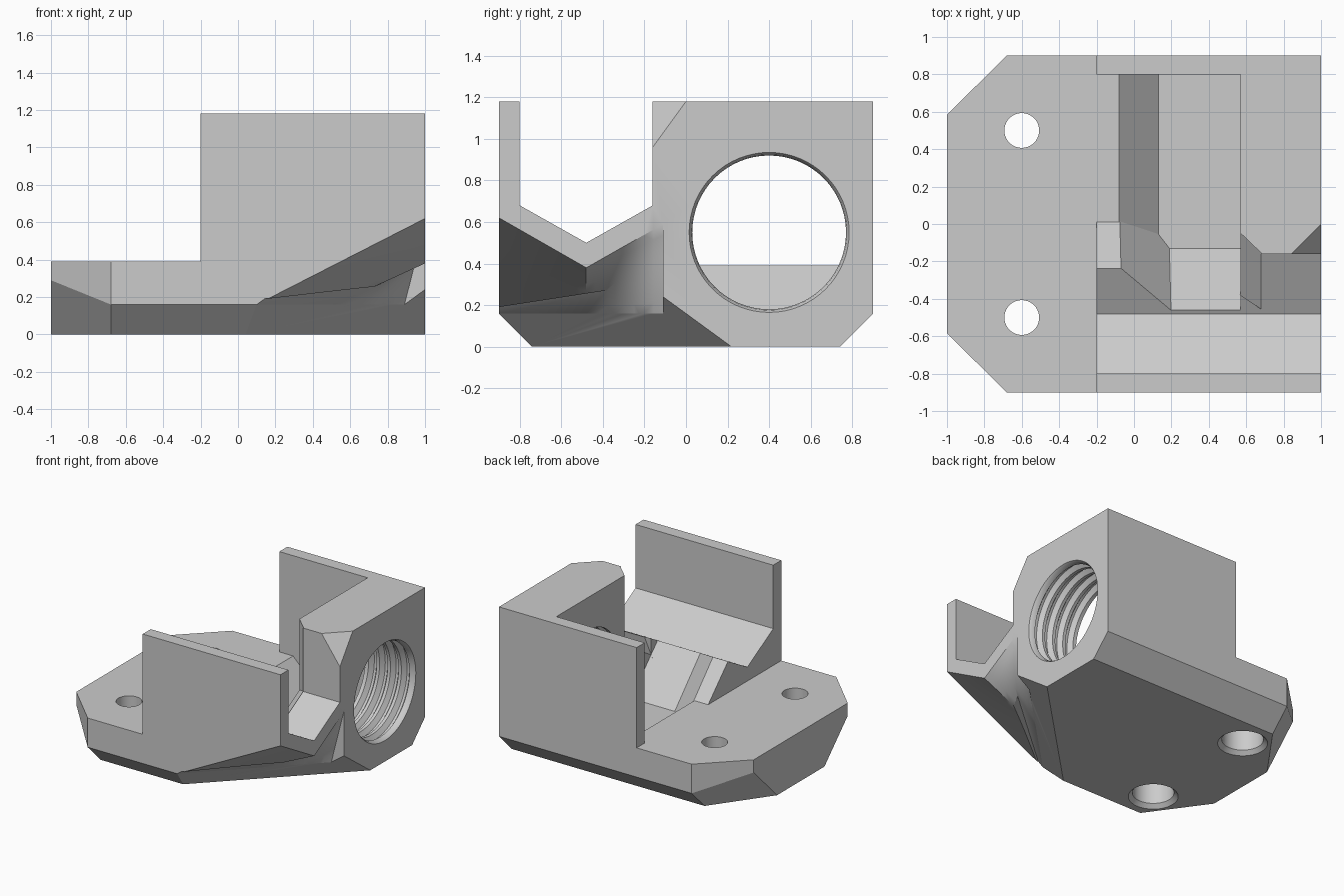
import bpy, bmesh, math
from mathutils import Vector, Matrix

cube = bpy.data.objects.get("Cube")
if cube:
    bpy.data.objects.remove(cube)


def finish(name, bm):
    bmesh.ops.recalc_face_normals(bm, faces=bm.faces)
    mesh = bpy.data.meshes.new(name)
    bm.to_mesh(mesh)
    bm.free()
    obj = bpy.data.objects.new(name, mesh)
    bpy.context.scene.collection.objects.link(obj)
    return obj


def loft(sections):
    """Solid through matching closed loops of points, capped at both ends."""
    bm = bmesh.new()
    rings = [[bm.verts.new(p) for p in s] for s in sections]
    n = len(rings[0])
    for a, b in zip(rings, rings[1:]):
        for i in range(n):
            k = (i + 1) % n
            bm.faces.new((a[i], a[k], b[k], b[i]))
    bm.faces.new(rings[0])
    bm.faces.new(rings[-1])
    return bm


def prism_x(profile, x0, x1):
    return loft([[(x, y, z) for y, z in profile] for x in (x0, x1)])


def box(x0, x1, y0, y1, z0, z1):
    return prism_x([(y0, z0), (y1, z0), (y1, z1), (y0, z1)], x0, x1)


def hull(points):
    bm = bmesh.new()
    for p in points:
        bm.verts.new(p)
    bmesh.ops.convex_hull(bm, input=bm.verts)
    return bm


def lathe(profile, matrix, sides=64):
    """Solid of revolution from (radius, height) pairs."""
    turn = [math.tau * i / sides for i in range(sides)]
    return loft([[matrix @ Vector((r * math.cos(a), r * math.sin(a), h)) for a in turn]
                 for r, h in profile])


def slice_off(bm, point, normal):
    """Remove what lies on the normal side of a plane and close the cut."""
    geom = bm.verts[:] + bm.edges[:] + bm.faces[:]
    bmesh.ops.bisect_plane(bm, geom=geom, plane_co=point, plane_no=normal, clear_outer=True)
    bmesh.ops.holes_fill(bm, edges=[e for e in bm.edges if e.is_boundary], sides=0)


def lerp(a, b, t):
    return a + (b - a) * t


# Body: one profile with bottom chamfers, thin front wall and V trough
body_bm = prism_x([(-0.9, 0.16), (-0.74, 0), (0.74, 0), (0.9, 0.16), (0.9, 1.18),
                   (-0.16, 1.18), (-0.16, 0.68), (-0.48, 0.5), (-0.8, 0.68),
                   (-0.8, 1.18), (-0.9, 1.18)], -1, 1)
# Clipped corners of the mounting flange, with slanted undersides
for side in (-1, 1):
    slice_off(body_bm, (-0.68, side * 0.9, 0.16), (-0.315, side * 0.32, 0))
    slice_off(body_bm, (-0.68, side * 0.74, 0), (-1.39, side, -1))
body = finish("bracket_body", body_bm)

cutters = []

# Space above the flange
cutters.append(finish("flange_cut", box(-1.2, -0.2, -1.2, 1.2, 0.39, 1.4)))

# Open space in front of the rear wall, with a sloped lip beside the trough
cutters.append(finish("upper_pocket_cut", prism_x(
    [(0.01, 0.39), (0.8, 0.39), (0.8, 1.3), (-0.6, 1.3), (-0.6, 1.0)], -0.3, 0.57)))

# Lower pocket with sloped left, corner and front sides
pocket = box(-0.5, 0.57, -0.6, 0.8, 0.18, 1.0)
slice_off(pocket, (0.12, 0, 0.19), (-1, 0, -1))
slice_off(pocket, (0.12, -0.05, 0.19), (-0.79, -0.61, -0.59))
slice_off(pocket, (0, -0.14, 0.19), (0, -1, -1))
cutters.append(finish("lower_pocket_cut", pocket))

# Clipped corner of the nut block next to the pocket
low = [(0.55, -0.03, 0.61), (0.68, -0.155, 0.68), (0.68, -0.455, 0.51), (0.55, -0.366, 0.415)]
cutters.append(finish("block_corner_cut", hull(low + [(x, y, 1.3) for x, y, z in low])))

# Chipped top corner of the nut block
cutters.append(finish("top_corner_cut", hull(
    [(0.613, -0.3, 1.3), (1.1, 0.187, 1.3), (1.1, -0.3, 1.3), (1.1, -0.3, 0.63)])))

# Rising underside of the trough: (y, start x, end height) stations
stations = [(-1.1, 0.1, 0.62), (-0.9, 0.1, 0.62), (-0.48, 0.52, 0.38), (-0.11, 0.89, 0.59)]
steps = 8
sections = []
for a, b in zip(stations, stations[1:]):
    for j in range(steps):
        sections.append([lerp(p, q, j / steps) for p, q in zip(a, b)])
sections.append(stations[-1])
loops = []
for y, x0, z1 in sections:
    rise = [(lerp(x0, 1, i / steps), y, lerp(0.16, z1, i / steps)) for i in range(steps + 1)]
    loops.append(rise + [(1.1, y, z1), (1.1, y, 0.14)])
cutters.append(finish("trough_underside_cut", loft(loops)))

# Diagonal chamfer of the bottom front corner
cutters.append(finish("diagonal_chamfer_cut", hull(
    [(-0.1, -1.1, 0.16), (0.89, -0.11, 0.16), (1.1, -0.11, 0.313), (1.1, 0.1, 0.16),
     (-0.456, -1.1, -0.1), (1.1, 0.456, -0.1), (1.1, -1.1, -0.1), (1.1, -1.1, 0.16)])))

# Threaded bore through the nut block
thread = [(0.37, 0.56)]
pitch = 0.095
for i in range(4):
    x = 0.6 + i * pitch
    thread += [(0.37, x), (0.405, x + 0.025), (0.405, x + 0.045), (0.37, x + 0.07)]
thread += [(0.375, 0.985), (0.385, 1.0), (0.385, 1.1)]
along_x = Matrix.Translation((0, 0.4, 0.55)) @ Matrix.Rotation(math.pi / 2, 4, "Y")
cutters.append(finish("threaded_bore_cut", lathe(thread, along_x)))

# Screw holes with counterbores from below
for side, label in ((-1, "front"), (1, "rear")):
    place = Matrix.Translation((-0.6, side * 0.5, 0))
    cutters.append(finish(label + "_screw_hole_cut", lathe(
        [(0.18, -0.05), (0.18, 0), (0.15, 0.03), (0.15, 0.2), (0.093, 0.2), (0.093, 0.6)],
        place, 40)))

# Apply the cuts
bpy.context.view_layer.objects.active = body
for cutter in cutters:
    cutter.hide_render = True
    mod = body.modifiers.new(cutter.name, "BOOLEAN")
    mod.operation = "DIFFERENCE"
    mod.solver = "EXACT"
    mod.object = cutter
    bpy.ops.object.modifier_apply(modifier=mod.name)
for cutter in cutters:
    bpy.data.objects.remove(cutter)

# Plain grey material and shading
grey = bpy.data.materials.new("light_grey")
grey.use_nodes = True
colour = (0.6, 0.6, 0.6, 1)
grey.diffuse_color = colour
grey.node_tree.nodes["Principled BSDF"].inputs["Base Color"].default_value = colour
body.data.materials.clear()
body.data.materials.append(grey)
for poly in body.data.polygons:
    poly.material_index = 0
bpy.ops.object.select_all(action="DESELECT")
body.select_set(True)
bpy.ops.object.shade_smooth_by_angle(angle=math.radians(25))
